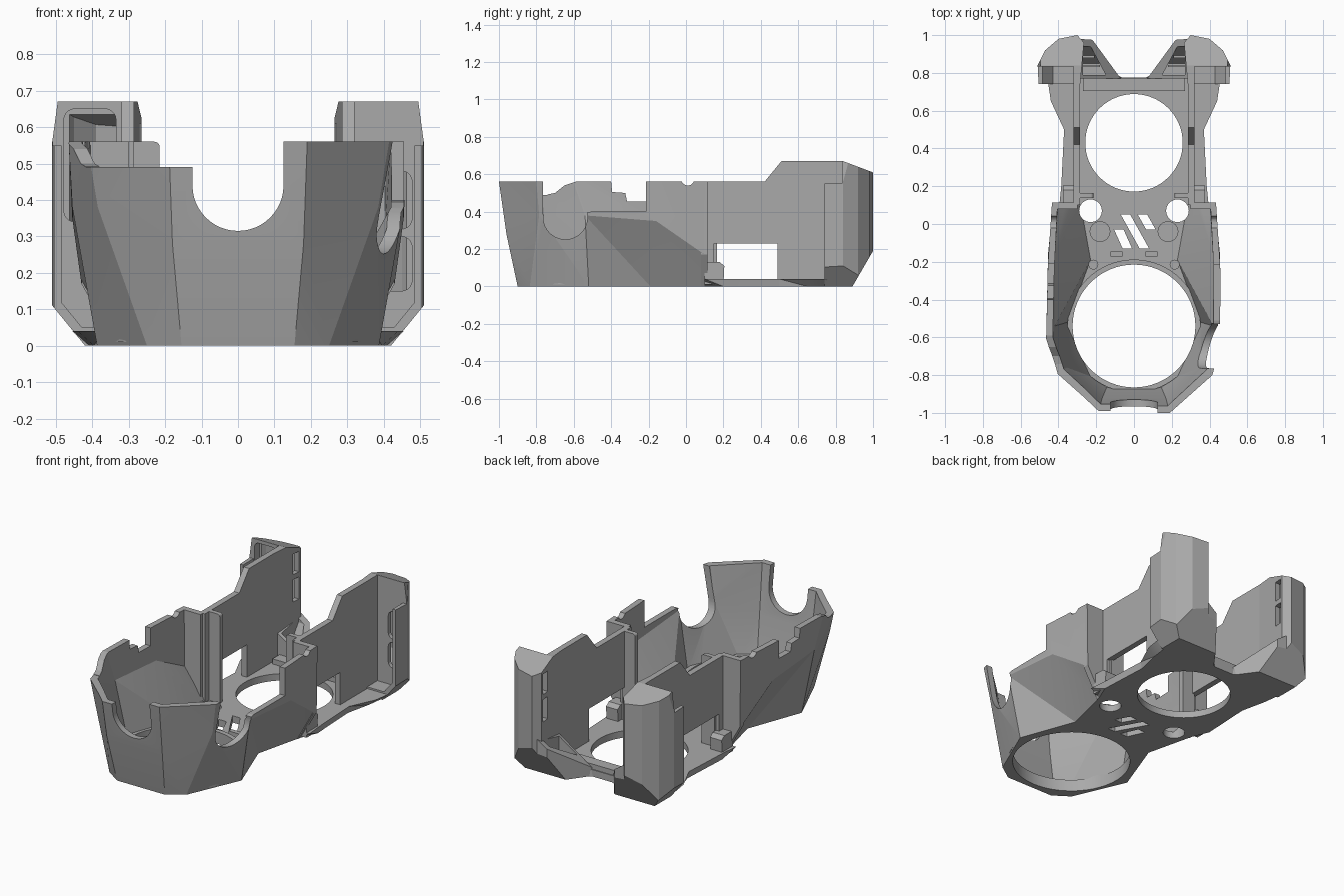
import bpy, bmesh, math
from mathutils import Vector

cube = bpy.data.objects.get("Cube")
if cube:
    bpy.data.objects.remove(cube, do_unlink=True)

grey = bpy.data.materials.new("mid grey")
grey.use_nodes = True
grey.diffuse_color = (0.4, 0.4, 0.4, 1)
grey.node_tree.nodes["Principled BSDF"].inputs["Base Color"].default_value = (0.4, 0.4, 0.4, 1)


def finish(name, bm):
    bmesh.ops.recalc_face_normals(bm, faces=bm.faces)
    mesh = bpy.data.meshes.new(name)
    bm.to_mesh(mesh)
    bm.free()
    mesh.materials.append(grey)
    obj = bpy.data.objects.new(name, mesh)
    bpy.context.collection.objects.link(obj)
    return obj


def loft(name, rings, planes=()):
    """Solid through matching closed rings, trimmed by (point, outward normal) planes."""
    bm = bmesh.new()
    vs = [[bm.verts.new(p) for p in r] for r in rings]
    n = len(vs[0])
    for a, b in zip(vs, vs[1:]):
        for i in range(n):
            j = (i + 1) % n
            # mirrored diagonals keep both sides alike
            if i < n // 2:
                bm.faces.new((a[i], a[j], b[i]))
                bm.faces.new((a[j], b[j], b[i]))
            else:
                bm.faces.new((a[i], a[j], b[j]))
                bm.faces.new((a[i], b[j], b[i]))
    bm.faces.new(vs[0])
    bm.faces.new(vs[-1])
    for co, no in planes:
        cut = bmesh.ops.bisect_plane(bm, geom=bm.verts[:] + bm.edges[:] + bm.faces[:],
                                     plane_co=co, plane_no=no, clear_outer=True)
        edges = [e for e in cut["geom_cut"] if isinstance(e, bmesh.types.BMEdge)]
        bmesh.ops.holes_fill(bm, edges=edges)
    return finish(name, bm)


def prism(name, pts, lo, hi, axis="z", planes=()):
    put = {"x": lambda a, b, h: (h, a, b), "y": lambda a, b, h: (a, h, b),
           "z": lambda a, b, h: (a, b, h)}[axis]
    return loft(name, [[put(a, b, h) for a, b in pts] for h in (lo, hi)], planes)


def rect(a0, a1, b0, b1):
    return [(a0, b0), (a1, b0), (a1, b1), (a0, b1)]


def arc(cx, cy, r, start=0, end=360, n=48):
    full = end - start == 360
    return [(cx + r * math.cos(math.radians(start + (end - start) * i / n)),
             cy + r * math.sin(math.radians(start + (end - start) * i / n)))
            for i in range(n if full else n + 1)]


def rounded(a0, a1, b0, b1, r=.03):
    return (arc(a1 - r, b1 - r, r, 0, 90, 5) + arc(a0 + r, b1 - r, r, 90, 180, 5)
            + arc(a0 + r, b0 + r, r, 180, 270, 5) + arc(a1 - r, b0 + r, r, 270, 359.9, 5))


def flip(pts, s):
    return [(s * x, y) for x, y in pts]


def subtract(obj, *cutters):
    for c in cutters:
        c.hide_render = True
        m = obj.modifiers.new("cut", "BOOLEAN")
        m.operation, m.solver, m.object = "DIFFERENCE", "EXACT", c
        with bpy.context.temp_override(object=obj, active_object=obj, selected_objects=[obj]):
            bpy.ops.object.modifier_apply(modifier=m.name)
        bpy.data.objects.remove(c, do_unlink=True)
    return obj


def ring(half):
    return half + [(-x, y, z) for x, y, z in reversed(half)]


# Faceted front shell, narrowing to a waist at the bottom: outer loft minus inner loft
low = [(.155, -.9, 0), (.25, -.835, 0), (.387, -.52, 0), (.265, -.19, 0), (.335, .1, 0)]
mid = [(.18, -.96, .28), (.385, -.785, .38), (.455, -.54, .38), (.455, -.16, .35), (.43, .1, .17)]
top = [(.19, -1, .56), (.415, -.8, .56), (.465, -.61, .56), (.455, -.2, .56), (.435, .1, .56)]
shift = [(-.01, .035), (-.03, .025), (-.035, 0), (-.035, 0), (-.035, .1)]


def inset(half, dz):
    return ring([(x + dx, y + dy, z + dz) for (x, y, z), (dx, dy) in zip(half, shift)])


shell = loft("front_shell", [ring(low), ring(mid), ring(top)])
subtract(
    shell,
    loft("shell_inside", [inset(low, .04), inset(mid, 0), inset(top, .02)]),
    prism("front_notch", [(.125, .7), (.125, .48)] + arc(0, .44, .125, 0, -180, 24)
          + [(-.125, .48), (-.125, .7)], -1.1, -.8, "y"),
    prism("front_hole", arc(0, -.54, .325, n=64), -.1, .2),
    prism("low_corner", rect(-.6, -.05, .49, .7), -1.1, -.74, "y"),
    # rim profile on each side
    prism("left_rim", [(-.765, .7), (-.765, .5)] + arc(-.645, .37, .118, 180, 372, 24)
          + [(-.51, .4), (-.215, .4), (-.215, .7)], .25, .6, "x"),
    prism("right_rim", [(-.75, .7), (-.75, .49), (-.7, .5), (-.65, .54), (-.59, .56), (-.4, .56),
                        (-.395, .505), (-.325, .5), (-.315, .455), (-.21, .455), (-.21, .7)],
          -.6, -.25, "x"),
    prism("rim_dip", arc(.01, .575, .035, n=24), -.6, .6, "x"))

# Raised lip round the large opening
lip = prism("front_opening_lip", arc(0, -.54, .352, n=64), .01, .07)
subtract(lip, prism("lip_hole", arc(0, -.54, .325, n=64), -.1, .2))

# Rear floor, chamfered towards the waist and the back
edge = [(.395, .1), (.385, .2), (.37, .5), (.44, .65), (.455, .75), (.42, .88), (.3, .88), (.07, .775)]
outline = edge + flip(edge, -1)[::-1]
base = [(x * (.85 if y < .15 else .98 if y < .55 else .9), y) for x, y in outline]
floor = loft("rear_floor", [[(x, y, 0) for x, y in base], [(x, y, .04) for x, y in outline]])
subtract(floor, prism("rear_hole", arc(0, .43, .258, n=64), -.1, .2))

# Bolt holes and slanted vents between the openings
vents = [[(-.07, .05), (-.02, .05), (.08, -.13), (.03, -.13)],
         [(.02, .05), (.07, .05), (.115, -.03), (.065, -.03)],
         [(-.105, -.03), (-.055, -.03), (-.01, -.13), (-.06, -.13)]]
for v in vents:
    subtract(shell, prism("vent", v, -.1, .2))
for s in (1, -1):
    for part in (shell, floor):
        subtract(part, prism("bolt_hole", arc(s * .23, .07, .06, n=32), -.1, .2))

prism("rear_crossbar", rect(-.27, .27, .705, .77), .03, .07)

for s, side in ((1, "left"), (-1, "right")):
    # Long rear wall with a window
    wall = prism(side + "_rear_wall", [(.1, .01), (.88, .01), (.88, .655), (.84, .67), (.51, .67),
                                       (.42, .56), (.1, .56)], s * .285, s * .32, "x")
    subtract(wall, prism("window", rect(.15, .49, .04, .23), s * .2, s * .4, "x"))

    # Step joining the shell to the rear wall, its inner return and foot
    prism(side + "_step_wall", flip([(.335, 0), (.43, .17), (.435, .56), (.3, .56), (.3, 0)], s),
          .08, .115, "y")
    prism(side + "_inner_return", flip(rounded(.215, .3, .03, .56, .015), s), .138, .165, "y")
    prism(side + "_foot", [(.1, .01), (.2, .01), (.205, .11), (.18, .13), (.1, .13)],
          s * .3, s * .375, "x")
    prism(side + "_boss", arc(s * .18, -.04, .055, n=24), .03, .05)
    prism(side + "_pin", arc(s * .215, -.215, .026, n=16), .03, .055)
    prism(side + "_floor_rib", flip(rect(.06, .125, -.172, -.145), s), .03, .07)

    # Hollow air duct tower with a recessed front plate
    plan = [(.285, .74), (.505, .74), (.51, .84), (.47, .92), (.4, .98), (.3, 1), (.265, .96)]
    trims = [((0, .84, .67), Vector((0, .06, .16))),
             ((0, .89, 0), Vector((0, .19, -.11))),
             ((s * .42, 0, 0), Vector((s * .11, 0, -.09))),
             ((s * .51, 0, .56), Vector((s * .11, 0, .015)))]
    tower = prism(side + "_duct_tower", flip(plan, s), 0, .67, "z", trims)
    hollow = [(.31, .86), (.475, .86), (.45, .9), (.39, .955), (.31, .97), (.295, .94)]
    inner = [((0, .84, .65), Vector((0, .06, .16))),
             ((0, .88, .04), Vector((0, .19, -.11))),
             ((s * .42, 0, .04), Vector((s * .11, 0, -.09)))]
    subtract(tower,
             prism("duct_inside", flip(hollow, s), .05, .65, "z", inner),
             prism("duct_recess", flip(rect(.32, .485, .7, .835), s), .05, .6, "z", inner[2:]),
             prism("duct_step", flip(rect(.32, .6, .6, .835), s), .55, .8),
             prism("slot_low", rect(.895, .945, .33, .46), s * .2, s * .34, "x"),
             prism("slot_high", rect(.895, .945, .49, .61), s * .2, s * .34, "x"))
    # the plate openings differ between the two towers
    openings = [(.39, .15, .3), (.39, .32, .48)] if s > 0 else [(.335, .34, .65)]
    for x0, z0, z1 in openings:
        subtract(tower, prism("duct_opening", flip(rounded(x0, .478, z0, z1), s), .8, .88, "y"))

    # Slanted nozzle at the tower base, with louvre ribs
    nozzle = flip([(.07, .77), (.29, .77), (.29, .98), (.22, .975)], s)
    body = prism(side + "_nozzle", nozzle, 0, .25, "z",
                 [((0, .89, 0), Vector((0, .19, -.11))),
                  ((s * .07, .77, .05), Vector((-s * .6, -.2, .9)))])
    mouth = flip([(.15, .79), (.27, .79), (.27, .94), (.23, .94)], s)
    subtract(body, prism("nozzle_mouth", mouth, .04, .35, "z",
                         [((0, .85, .04), Vector((0, .19, -.11)))]))
    for k in range(2):
        y = .83 + k * .05
        prism(side + "_louvre", flip(rect(.18 + k * .03, .28, y, y + .012), s), .04, .1 + k * .02)

# Smooth only shallow bends
for o in [o for o in bpy.context.scene.objects if o.type == "MESH" and o.data.materials
          and o.data.materials[0] == grey]:
    with bpy.context.temp_override(object=o, active_object=o, selected_objects=[o],
                                   selected_editable_objects=[o]):
        bpy.ops.object.shade_smooth_by_angle(angle=math.radians(15))
